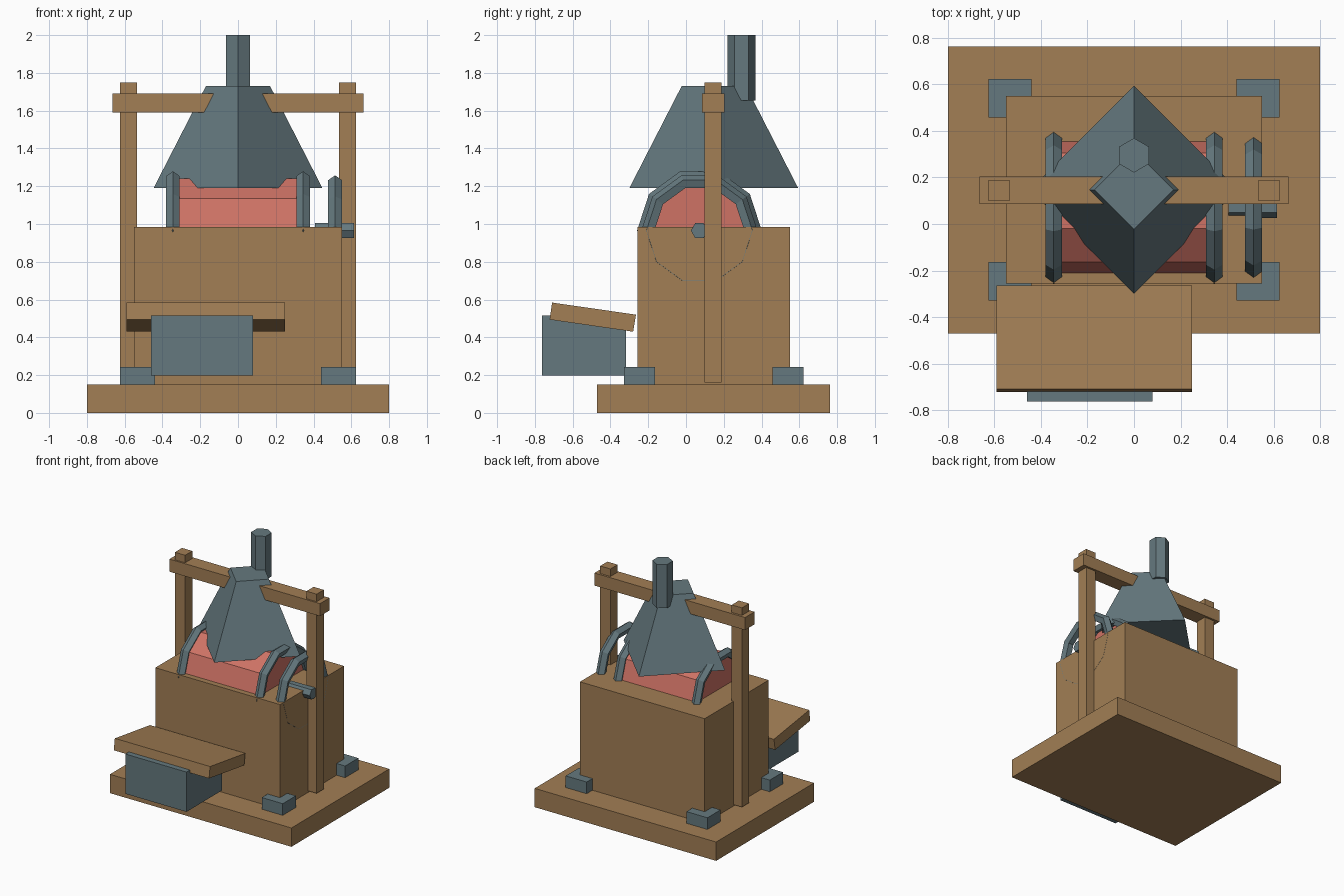
import bpy, bmesh
from math import sin, cos, pi
from mathutils import Vector

if "Cube" in bpy.data.objects:
    bpy.data.objects.remove(bpy.data.objects["Cube"])


def material(name, rgb):
    m = bpy.data.materials.new(name)
    m.diffuse_color = (*rgb, 1)
    m.use_nodes = True
    m.node_tree.nodes["Principled BSDF"].inputs["Base Color"].default_value = m.diffuse_color
    return m


WOOD = material("wood", (0.36, 0.21, 0.09))
STEEL = material("steel", (0.13, 0.19, 0.21))
RED = material("red_paint", (0.62, 0.17, 0.13))

CY = 0.147                 # centre of the body in y
DY, DZ = 0.071, 0.965      # drum axis


def finish(name, bm, mat):
    bmesh.ops.recalc_face_normals(bm, faces=bm.faces[:])
    me = bpy.data.meshes.new(name)
    bm.to_mesh(me)
    bm.free()
    me.materials.append(mat)
    ob = bpy.data.objects.new(name, me)
    bpy.context.collection.objects.link(ob)
    return ob


def loft(name, loops, mat, closed=False):
    """Skin a series of equal-length point loops; cap the ends unless closed."""
    bm = bmesh.new()
    rows = [[bm.verts.new(p) for p in loop] for loop in loops]
    n = len(rows[0])
    pairs = list(zip(rows, rows[1:])) + ([(rows[-1], rows[0])] if closed else [])
    for a, b in pairs:
        for i in range(n):
            j = (i + 1) % n
            bm.faces.new((a[i], a[j], b[j], b[i]))
    if not closed:
        bm.faces.new(rows[0])
        bm.faces.new(rows[-1])
    return finish(name, bm, mat)


def box(name, x, y, z, mat):
    loops = [[(x[0], y[0], h), (x[1], y[0], h), (x[1], y[1], h), (x[0], y[1], h)] for h in z]
    return loft(name, loops, mat)


def circle(r, n, start=0.0):
    return [(r * cos(start + 2 * pi * i / n), r * sin(start + 2 * pi * i / n)) for i in range(n)]


def x_cylinder(name, x0, x1, r, n, mat):
    return loft(name, [[(x, DY + a, DZ + b) for a, b in circle(r, n)] for x in (x0, x1)], mat)


def x_ring(name, x, major, minor, mat):
    """Ten-sided ring around the drum axis with a five-sided section."""
    section = circle(minor, 5)
    loops = [[(x + s, DY + (major + r) * ca, DZ + (major + r) * sa) for r, s in section]
             for ca, sa in circle(1, 10)]
    return loft(name, loops, mat, closed=True)


# base and body
box("base_plate", (-0.8, 0.8), (-0.47, 0.763), (0, 0.15), WOOD)
box("body", (-0.55, 0.55), (-0.256, 0.55), (0.15, 0.985), WOOD)

# corner blocks and side posts
for sx, side in ((-1, "left"), (1, "right")):
    for sy, end in ((-1, "front"), (1, "back")):
        box(f"corner_block_{end}_{side}", sorted((sx * 0.44, sx * 0.625)),
            sorted((CY + sy * 0.31, CY + sy * 0.476)), (0.15, 0.243), STEEL)
    box(f"post_{side}", sorted((sx * 0.535, sx * 0.625)), (0.098, 0.188), (0.162, 1.75), WOOD)

# beam running through the hood
box("cross_beam", (-0.664, 0.664), (0.085, 0.205), (1.59, 1.69), WOOD)

# four-sided hood and chimney
loft("hood", [[(a, CY + b, z) for a, b in circle(r, 4)]
              for r, z in ((0.447, 1.19), (0.17, 1.73))], STEEL)
loft("chimney", [[(a, 0.295 + b, z) for a, b in circle(0.074, 6, pi / 2)]
                 for z in (1.653, 2.0)], STEEL)

# drum with its hoops, drive wheel and axle
x_cylinder("drum", -0.345, 0.345, 0.289, 10, RED)
for x, side in ((-0.345, "left"), (0.345, "right")):
    x_ring(f"drum_hoop_{side}", x, 0.293, 0.037, STEEL)
x_ring("drive_wheel", 0.514, 0.269, 0.0385, STEEL)
x_cylinder("axle", 0.407, 0.615, 0.045, 6, STEEL)

# tilted front shelf over a bin
shelf = [(-0.709, 0.584), (-0.265, 0.52), (-0.28, 0.43), (-0.722, 0.494)]
loft("front_shelf", [[(x, y, z) for y, z in shelf] for x in (-0.59, 0.25)], WOOD)
box("front_bin", (-0.46, 0.08), (-0.763, -0.317), (0.198, 0.515), STEEL)
